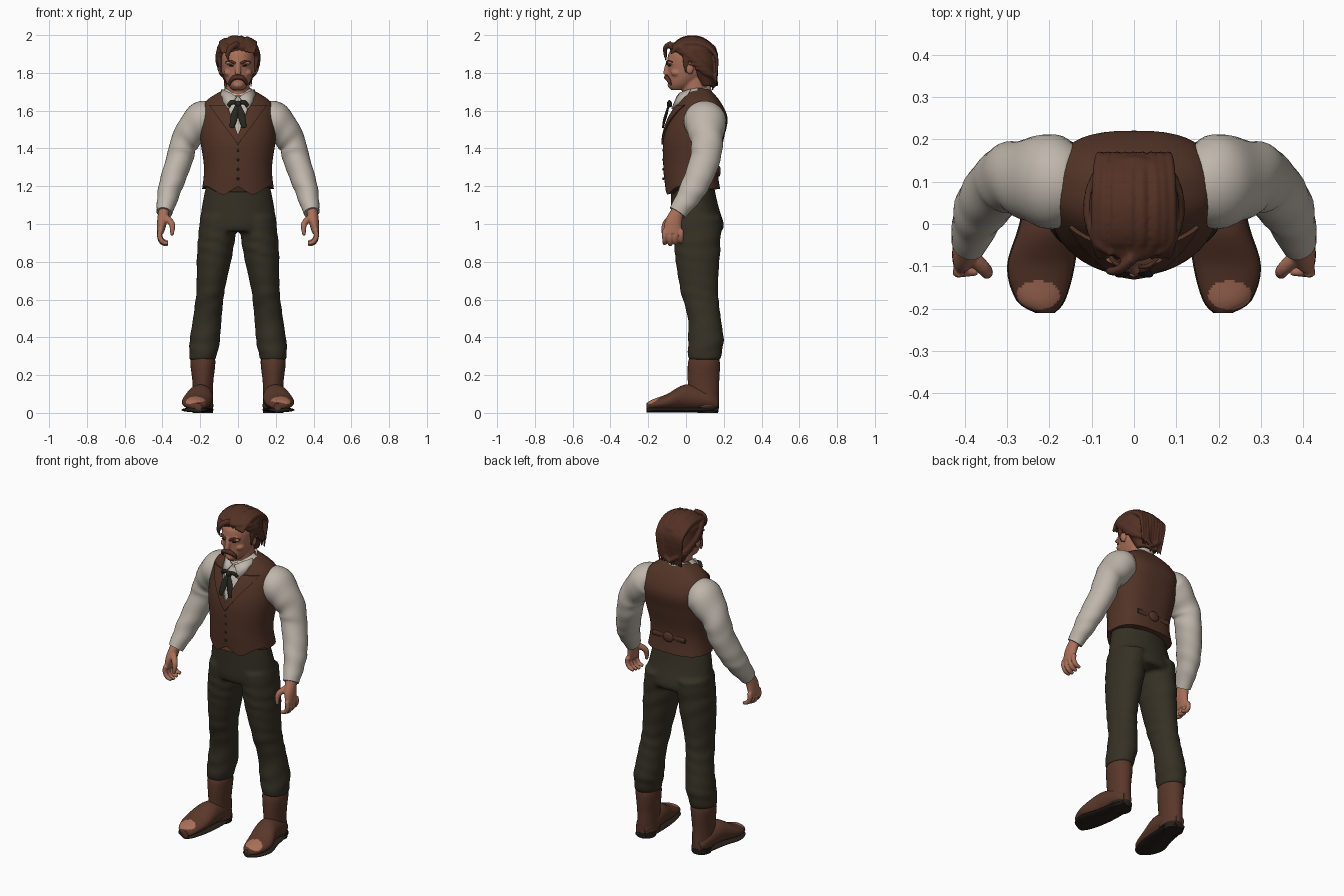
import bpy, bmesh, math, random
from mathutils import Vector, Matrix

random.seed(4)
if "Cube" in bpy.data.objects:
    bpy.data.objects.remove(bpy.data.objects["Cube"])

UP, FORWARD = Vector((0, 0, 1)), Vector((0, -1, 0))
SIDES = (1, -1)


def material(name, *rgb):
    mat = bpy.data.materials.new(name)
    mat.use_nodes = True
    mat.diffuse_color = (*rgb, 1)
    shader = mat.node_tree.nodes["Principled BSDF"]
    shader.inputs["Base Color"].default_value = (*rgb, 1)
    shader.inputs["Roughness"].default_value = .8
    return mat


skin = material("skin", .4, .16, .1)
hair_brown = material("hair brown", .085, .03, .018)
vest_brown = material("vest brown", .085, .034, .02)
boot_leather = material("boot leather", .1, .038, .023)
shirt_cream = material("shirt cream", .52, .47, .41)
trouser_olive = material("trouser olive", .036, .03, .018)
tie_black = material("tie black", .02, .02, .014)
sole_black = material("sole black", .02, .015, .01)


def spline(keys, steps):
    """Catmull-Rom interpolation through tuples."""
    result = []
    for i in range(len(keys) - 1):
        before, start, end, after = (Vector(keys[min(max(j, 0), len(keys) - 1)])
                                     for j in range(i - 1, i + 3))
        for k in range(steps):
            t = k / steps
            leave, arrive = (end - before) / 2, (after - start) / 2
            bend = start * 2 - end * 2 + leave + arrive
            result.append(start + t * (leave + t * (end - start - leave - bend + t * bend)))
    return result + [Vector(keys[-1])]


def loft(bm, keys, axis=None, sides=24, steps=4, back=2, folds=0):
    """Sweep ellipses (x, y, z, radius, radius); a given axis keeps all rings parallel."""
    rows, rings, up = spline(keys, steps), [], None
    for i, row in enumerate(rows):
        centre = Vector(row[:3])
        ahead = Vector(rows[min(i + 1, len(rows) - 1)][:3]) - Vector(rows[max(i - 1, 0)][:3])
        ahead = axis or ahead.normalized()
        if up is None:
            up = Vector((1, 0, 0)) if abs(ahead.y) > .8 else Vector((0, 1, 0))
            if axis == FORWARD:
                up = UP
        up = (up - ahead * up.dot(ahead)).normalized()
        across, ring = up.cross(ahead), []
        for k in range(sides):
            angle = math.tau * k / sides
            c, s = math.cos(angle), math.sin(angle)
            power = 2 / back if s > 0 else 1
            wave = math.sin(centre.z * 75 + 2.5 * math.sin(angle + centre.z * 9))
            swell = 1 + folds * wave * (.6 + .4 * math.sin(centre.z * 23))
            ring.append(bm.verts.new(centre + swell * (
                across * math.copysign(abs(c) ** power, c) * max(row[3], .001)
                + up * math.copysign(abs(s) ** power, s) * max(row[4], .001))))
        rings.append(ring)
    for low, high in zip(rings, rings[1:]):
        for k in range(sides):
            j = (k + 1) % sides
            bm.faces.new((low[k], low[j], high[j], high[k]))
    bm.faces.new(rings[0])
    bm.faces.new(rings[-1])


def column(bm, rows, centre_x=lambda z: 0, **options):
    """Upright loft from rows of (height, half width, front y, back y)."""
    keys = [(centre_x(z), (front + rear) / 2, z, half, (rear - front) / 2)
            for z, half, front, rear in rows]
    loft(bm, keys, UP, **options)


def tube(bm, points, radius, tip=.3, flat=1, root=1):
    """Rounded strand, thickest in the middle, narrowing to its tip."""
    keys = []
    for i, point in enumerate(points):
        t = i / (len(points) - 1)
        r = radius * (root if i == 0 else 1 - (1 - tip) * t ** 3)
        keys.append((*point, r, r * flat))
    loft(bm, keys, sides=10)


def blob(bm, place, size, turn=0):
    matrix = Matrix.Translation(place) @ Matrix.Rotation(turn, 4, 'Y') @ Matrix.Diagonal((*size, 1))
    bmesh.ops.create_uvsphere(bm, u_segments=16, v_segments=10, radius=1, matrix=matrix)


def finish(name, bm, *materials, mirror=False, voxel=0, smooth=2, recalc=True, thick=0):
    if recalc:
        bmesh.ops.recalc_face_normals(bm, faces=bm.faces)
    mesh = bpy.data.meshes.new(name)
    bm.to_mesh(mesh)
    bm.free()
    part = bpy.data.objects.new(name, mesh)
    bpy.context.collection.objects.link(part)
    for mat in materials:
        mesh.materials.append(mat)
    if thick:
        part.modifiers.new("thickness", 'SOLIDIFY').thickness = thick
    if voxel:
        blend = part.modifiers.new("blend", 'REMESH')
        blend.mode, blend.voxel_size, blend.use_smooth_shade = 'VOXEL', voxel, True
        soften = part.modifiers.new("soften", 'SMOOTH')
        soften.factor, soften.iterations = .5, smooth
    if mirror:
        part.modifiers.new("mirror", 'MIRROR')
    if not voxel:
        bpy.context.view_layer.objects.active = part
        part.select_set(True)
        bpy.ops.object.shade_smooth_by_angle(angle=math.radians(45))
        part.select_set(False)


# Vest: torso with a shirt opening, raised lapels and a pointed hem
bm = bmesh.new()
column(bm, [(1.17, .19, -.11, .18), (1.3, .18, -.12, .17), (1.45, .2, -.12, .2),
            (1.56, .2, -.09, .22), (1.65, .17, -.04, .18), (1.72, .06, 0, .12)],
       sides=48, steps=6, back=2.7)
for v in bm.verts:
    if v.co.z < 1.25:
        from_point = min(abs(abs(v.co.x) - .08) / .08, 1)
        hem = .05 * from_point - .02 if v.co.y < 0 else .015
        v.co.z += hem * (1.25 - v.co.z) / .08


def inside(point, opening):
    base, slope = opening
    return point.y < .06 and abs(point.x) < (point.z - base) * slope


def cut(bm, place, normal):
    bmesh.ops.bisect_plane(bm, geom=[*bm.verts, *bm.edges, *bm.faces], plane_co=place, plane_no=normal)


shirt_opening, lapel_edge, lapel_top = (1.47, .36), (1.42, .7), 1.63
for base, slope in (shirt_opening, lapel_edge):
    for side in SIDES:
        cut(bm, (0, 0, base), (side, 0, -slope))
cut(bm, (0, 0, lapel_top), UP)
bmesh.ops.recalc_face_normals(bm, faces=bm.faces)
lapels = []
for face in bm.faces:
    middle = face.calc_center_median()
    if inside(middle, shirt_opening):
        face.material_index = 1
    elif inside(middle, lapel_edge) and middle.z < lapel_top:
        lapels.append(face)
for item in bmesh.ops.extrude_face_region(bm, geom=lapels)["geom"]:
    if isinstance(item, bmesh.types.BMVert):
        item.co += Vector((item.co.x, -.12, .02)).normalized() * .009
finish("vest", bm, vest_brown, shirt_cream, recalc=False)

# Vest buttons and back cinch strap
bm = bmesh.new()
for i in range(5):
    blob(bm, (0, -.12, 1.24 + i * .05), (.007, .006, .007))
finish("vest_buttons", bm, tie_black)
bm = bmesh.new()
tube(bm, [(side * .11, .165, 1.28) for side in SIDES], .015, tip=1, flat=.4)
blob(bm, (0, .172, 1.28), (.035, .012, .03))
finish("back_strap", bm, vest_brown)

# Sleeves
bm = bmesh.new()
arm = [(.13, .1, 1.58, .07), (.19, .1, 1.55, .098), (.28, .11, 1.44, .075),
       (.31, .1, 1.34, .07), (.36, .04, 1.19, .062), (.39, -.045, 1.06, .042)]
loft(bm, [(x, y, z, r, r * 1.14) for x, y, z, r in arm], sides=32, steps=9, folds=.035)
finish("sleeves", bm, shirt_cream, mirror=True)

# Hands: palm, four curled fingers and a thumb
bm = bmesh.new()
column(bm, [(1.09, .03, -.07, 0), (1.02, .028, -.11, -.02), (.95, .018, -.12, -.025)],
       lambda z: .57 - z / 6)
for i in range(4):
    y, lift = -.113 + i * .029, .006 * abs(i - 1)
    tube(bm, [(.41, y, .97), (.415, y, .93 + lift), (.4, y, .9 + lift), (.37, y, .89 + lift)], .014, .7)
tube(bm, [(.39, -.07, 1.04), (.35, -.11, 1), (.35, -.12, .94)], .018, .5)
finish("hands", bm, skin, mirror=True, voxel=.005)

# Trousers: hips and both legs blended together
bm = bmesh.new()
column(bm, [(1.24, .16, -.08, .14), (1.1, .19, -.08, .17), (1, .2, -.08, .2), (.96, .19, -.07, .19)], sides=40)
for side in SIDES:
    column(bm, [(1.04, .1, -.07, .19), (.85, .095, -.06, .18), (.65, .075, -.03, .17),
                (.5, .076, .01, .185), (.38, .08, .01, .2), (.28, .07, .01, .18)],
           lambda z: side * (.22 - .115 * z), sides=32, steps=8, folds=.03)
finish("trousers", bm, trouser_olive, voxel=.011, smooth=3)

# Boots with worn toe caps, and soles that follow the same outline
foot = [(.17, .19, .03, .08), (.12, .19, .055, .12), (0, .2, .068, .15),
        (-.1, .22, .077, .1), (-.18, .22, .055, .07), (-.21, .21, .02, .05)]
bm = bmesh.new()
column(bm, [(.3, .06, .02, .17), (.26, .066, .01, .18), (.15, .054, .01, .175), (.03, .055, .02, .175)],
       lambda z: .186, sides=28, folds=.015)
loft(bm, [(x, y, top / 2 + .008, half, top / 2 - .008) for y, x, half, top in foot], FORWARD, 56, 14)
bmesh.ops.recalc_face_normals(bm, faces=bm.faces)
toe_cap = Vector((.226, -.168))
for face in bm.faces:
    offset = face.calc_center_median().xy - toe_cap
    if face.normal.z > .3 and math.hypot(offset.x / .05, offset.y / .034) < 1:
        face.material_index = 1
finish("boots", bm, boot_leather, skin, mirror=True)
bm = bmesh.new()
loft(bm, [(x, y, .016, half + .003, .013) for y, x, half, top in foot], FORWARD)
column(bm, [(0, .054, .06, .17), (.035, .056, .055, .175)], lambda z: .187)
finish("soles", bm, sole_black, mirror=True)

# Head, neck, nose, chin, ears, brow ridge and cheeks
bm = bmesh.new()
column(bm, [(1.71, .03, -.08, 0), (1.74, .056, -.094, .05), (1.8, .08, -.094, .11),
            (1.9, .09, -.094, .14), (1.975, .05, -.03, .09)], sides=32)
column(bm, [(1.6, .066, -.02, .13), (1.78, .06, -.02, .11)])
tube(bm, [(0, -.09, 1.86), (0, -.103, 1.82), (0, -.105, 1.79)], .014, tip=1.2)
blob(bm, (0, -.08, 1.735), (.028, .018, .018))
for side in SIDES:
    blob(bm, (side * .093, .02, 1.825), (.013, .022, .034))
    blob(bm, (side * .035, -.083, 1.857), (.035, .016, .01), side * .2)
    blob(bm, (side * .05, -.05, 1.8), (.025, .03, .02))
finish("head", bm, skin, voxel=.006)

# Moustache, eyebrows and eyes
bm = bmesh.new()
tube(bm, [(0, -.103, 1.777), (.022, -.102, 1.774), (.04, -.09, 1.757), (.045, -.08, 1.735)], .013)
tube(bm, [(.014, -.1, 1.848), (.038, -.096, 1.862), (.066, -.07, 1.858)], .007)
finish("moustache_and_brows", bm, hair_brown, mirror=True)
bm = bmesh.new()
blob(bm, (.034, -.088, 1.838), (.014, .007, .005), -.15)
finish("eyes", bm, tie_black, mirror=True)

# Hair: cap, locks swept over the crown, side locks and a forelock
bm = bmesh.new()
column(bm, [(1.73, .06, .07, .15), (1.82, .095, .02, .16), (1.9, .104, -.05, .16),
            (1.94, .1, -.09, .155), (1.985, .04, -.02, .09)], sides=32)
for i in range(-4, 5):
    x, jitter = i * .02, random.uniform(-.012, .012)
    sweep = [math.radians(angle) for angle in range(25, 200, 30)]
    path = [(x + jitter * math.sin(a), .035 - .128 * math.cos(a), 1.86 + (.125 - 4 * x * x) * math.sin(a))
            for a in sweep]
    tube(bm, path + [(x * .85, .15 + jitter, 1.72 + jitter)], .016, root=.4)
for side in SIDES:
    for k in range(7):
        path = []
        for t in (0, .3, .6, 1):
            a = math.radians(13 * k - 60 + 75 * t)
            path.append((side * .104 * math.cos(a), .037 + .128 * math.sin(a),
                         1.945 - .024 * k - .075 * t * t + random.uniform(-.006, .006)))
        tube(bm, path, .017, root=.3)
    tube(bm, [(side * .095, 0, 1.9), (side * .098, 0, 1.86), (side * .09, 0, 1.8)], .012, flat=1.6)
tube(bm, [(0, -.08, 1.955), (-.035, -.108, 1.935), (-.055, -.11, 1.9), (-.05, -.106, 1.865)], .017, flat=.7)
finish("hair", bm, hair_brown, voxel=.006, smooth=1)

# Shirt collar: tilted band and two points
bm = bmesh.new()
column(bm, [(1.63, .09, -.045, .145), (1.705, .079, -.037, .13)], sides=32)
for v in bm.verts:
    v.co.z += .35 * (v.co.y - .05)
finish("collar_band", bm, shirt_cream)
bm = bmesh.new()
corners = [(.01, -.05, 1.675), (.04, -.035, 1.695), (.088, .02, 1.715), (.095, 0, 1.67), (.055, -.078, 1.61)]
bm.faces.new([bm.verts.new(corner) for corner in corners])
finish("collar_points", bm, shirt_cream, mirror=True, thick=.008)

# Ribbon tie: knot, loops and hanging tails
bm = bmesh.new()
blob(bm, (0, -.088, 1.635), (.018, .014, .018))
tube(bm, [(0, -.088, 1.638), (.03, -.088, 1.645), (.052, -.078, 1.625)], .013, tip=.7, flat=.6, root=.5)
tube(bm, [(0, -.09, 1.635), (.016, -.104, 1.585), (.026, -.117, 1.54), (.034, -.122, 1.51)], .019,
     tip=.6, flat=.4, root=.5)
finish("ribbon_tie", bm, tie_black, mirror=True)
